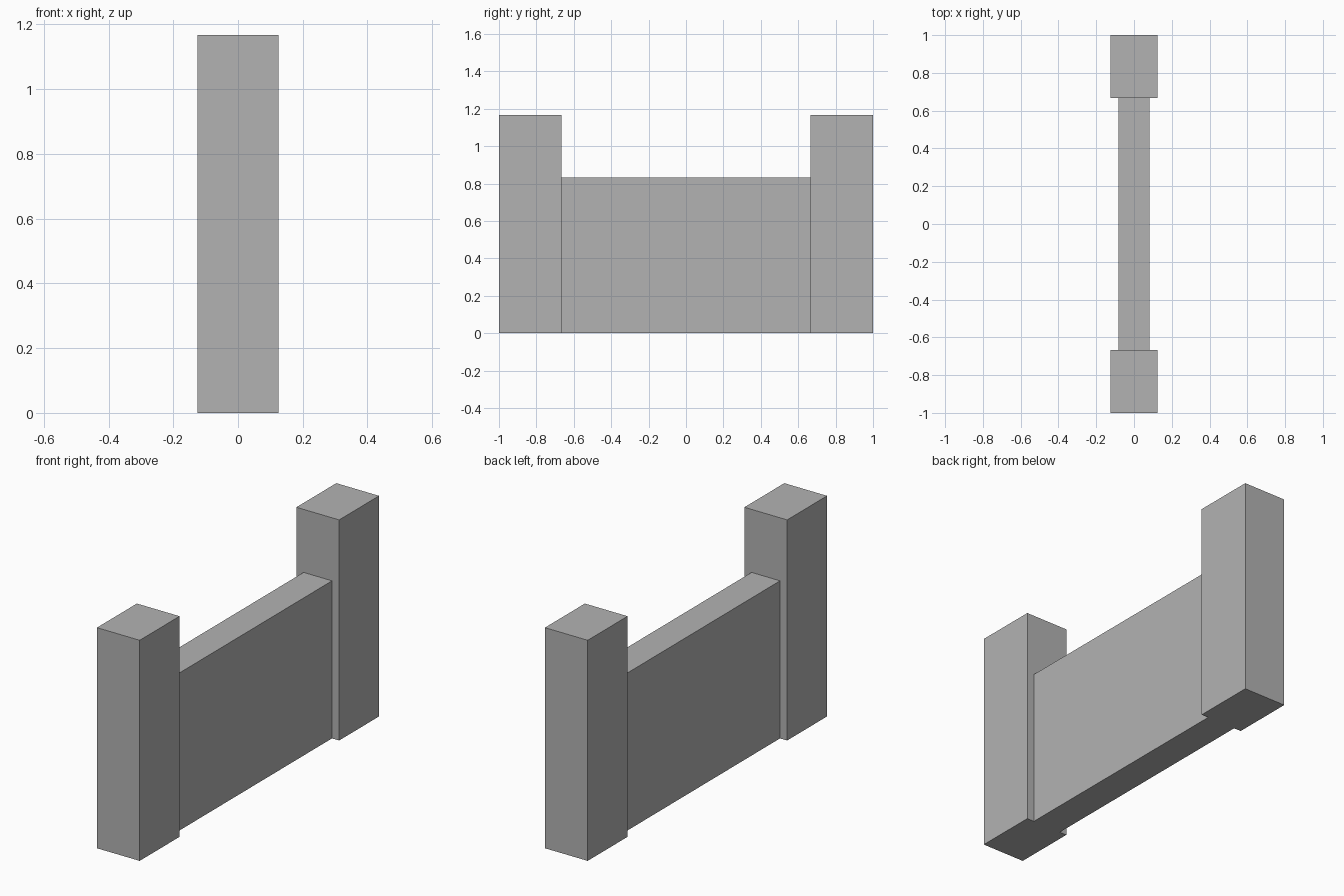
import bpy

cube = bpy.data.objects.get("Cube")
if cube:
    bpy.data.objects.remove(cube, do_unlink=True)

stone = bpy.data.materials.new("stone_grey")
stone.use_nodes = True
GREY = (0.45, 0.45, 0.45, 1)
stone.diffuse_color = GREY
stone.node_tree.nodes["Principled BSDF"].inputs["Base Color"].default_value = GREY


def block(name, width, y_min, y_max, height):
    """Box centred on x = 0 and standing on the ground."""
    bpy.ops.mesh.primitive_cube_add(size=1, location=(0, 0, 0))
    ob = bpy.context.object
    ob.name = name
    for v in ob.data.vertices:
        v.co.x *= width
        v.co.y = y_max if v.co.y > 0 else y_min
        v.co.z = height if v.co.z > 0 else 0
    ob.data.materials.append(stone)
    return ob


HALF_LENGTH = 1.0
POST_INNER = 2 / 3

# Tall end posts
block("front_post", 0.25, -HALF_LENGTH, -POST_INNER, 7 / 6)
block("back_post", 0.25, POST_INNER, HALF_LENGTH, 7 / 6)

# Lower, thinner wall between the posts
block("wall_panel", 1 / 6, -POST_INNER, POST_INNER, 5 / 6)
